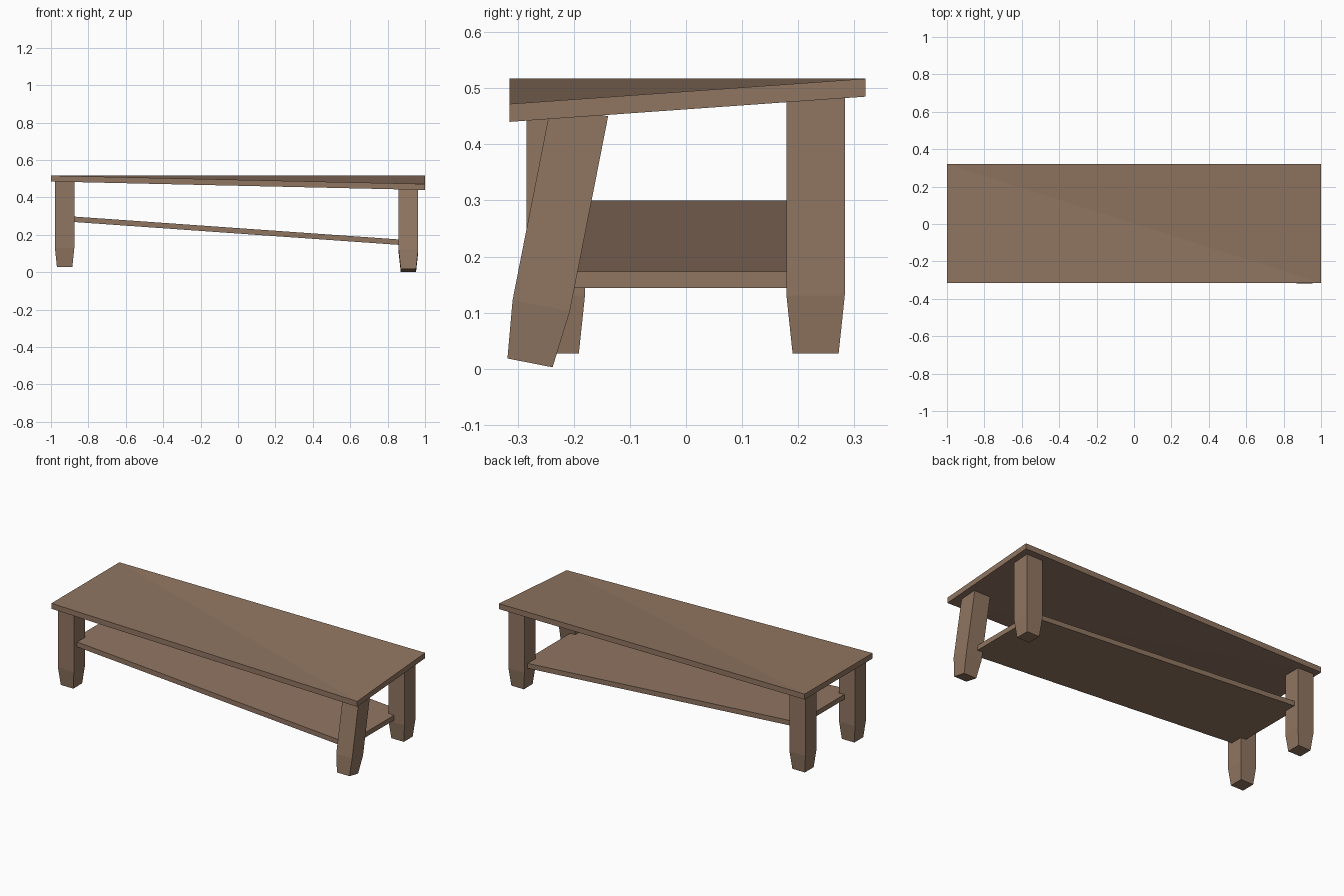
import bpy
import bmesh
from math import radians
from mathutils import Matrix

cube = bpy.data.objects.get("Cube")
if cube:
    bpy.data.objects.remove(cube, do_unlink=True)

wood = bpy.data.materials.new("brown wood")
wood.use_nodes = True
WOOD_COLOUR = (0.28, 0.18, 0.12, 1)
wood.diffuse_color = WOOD_COLOUR
wood.node_tree.nodes["Principled BSDF"].inputs["Base Color"].default_value = WOOD_COLOUR


def finish(name, bm):
    bmesh.ops.recalc_face_normals(bm, faces=bm.faces)
    mesh = bpy.data.meshes.new(name)
    bm.to_mesh(mesh)
    bm.free()
    mesh.materials.append(wood)
    obj = bpy.data.objects.new(name, mesh)
    bpy.context.collection.objects.link(obj)
    return obj


def board(name, corners, thickness, triangles):
    """Plank from four top corners, split along the given triangles."""
    bm = bmesh.new()
    verts = [bm.verts.new(c) for c in corners]
    faces = [bm.faces.new([verts[i] for i in tri]) for tri in triangles]
    low = bmesh.ops.extrude_face_region(bm, geom=faces, use_keep_orig=True)
    moved = [g for g in low["geom"] if isinstance(g, bmesh.types.BMVert)]
    bmesh.ops.translate(bm, verts=moved, vec=(0, 0, -thickness))
    return finish(name, bm)


def leg(name, location, tilt=0):
    """Square post with a tapered foot, its origin under the foot."""
    bm = bmesh.new()
    rings = []
    for half, z in ((0.041, 0), (0.052, 0.104), (0.052, 0.458)):
        rings.append([bm.verts.new((sx * half, sy * half, z))
                      for sx, sy in ((-1, -1), (1, -1), (1, 1), (-1, 1))])
    for lower, upper in zip(rings, rings[1:]):
        for i in range(4):
            j = (i + 1) % 4
            bm.faces.new((lower[i], lower[j], upper[j], upper[i]))
    bm.faces.new(rings[0])
    bm.faces.new(rings[-1])
    bmesh.ops.transform(bm, verts=bm.verts, matrix=(
        Matrix.Translation(location) @ Matrix.Rotation(radians(tilt), 4, 'X')))
    return finish(name, bm)


# Table top with one sagging corner, folded along the diagonal
board("table_top",
      [(-1, -0.315, 0.517), (1, -0.315, 0.472), (1, 0.32, 0.517), (-1, 0.32, 0.517)],
      0.032, [(0, 1, 3), (1, 2, 3)])

# Lower shelf sloping down towards the broken side
board("shelf",
      [(-0.91, -0.252, 0.3), (0.895, -0.252, 0.173), (0.895, 0.252, 0.173), (-0.91, 0.252, 0.3)],
      0.029, [(0, 1, 2, 3)])

# Three upright legs and one splayed broken leg
leg("front_right_leg", (-0.927, -0.232, 0.027))
leg("back_right_leg", (-0.927, 0.231, 0.027))
leg("back_left_leg", (0.911, 0.231, 0.027))
leg("front_left_broken_leg", (0.911, -0.278, 0.0105), -11.1)
